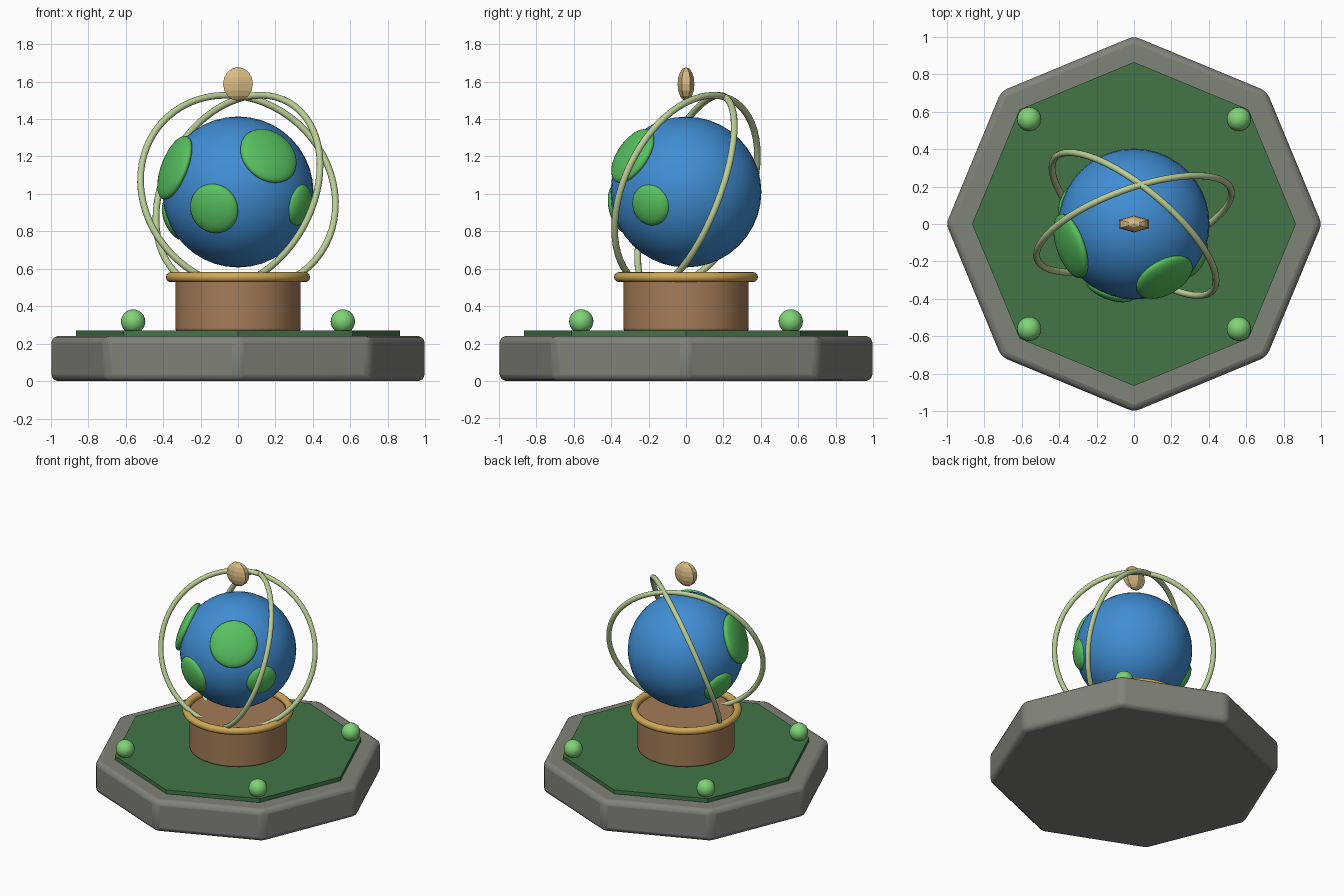
import bpy, math
from mathutils import Vector

if "Cube" in bpy.data.objects:
    bpy.data.objects.remove(bpy.data.objects["Cube"])

R = math.radians


def colour(name, r, g, b):
    # sRGB 0-255 to linear
    lin = [((c / 255 + 0.055) / 1.055) ** 2.4 for c in (r, g, b)]
    m = bpy.data.materials.new(name)
    m.diffuse_color = (*lin, 1)
    m.use_nodes = True
    m.node_tree.nodes["Principled BSDF"].inputs["Base Color"].default_value = m.diffuse_color
    return m


STONE = colour("stone_grey", 128, 131, 121)
LAWN = colour("lawn_green", 66, 117, 71)
WOOD = colour("wood_brown", 165, 124, 88)
GOLD = colour("gold", 208, 168, 86)
SEA = colour("sea_blue", 64, 142, 212)
LAND = colour("land_green", 88, 194, 96)
BAND = colour("pale_green", 188, 208, 152)
TAN = colour("tan", 218, 188, 132)
BUSH = colour("bush_green", 128, 212, 118)


def finish(name, mat, bevel=0, smooth=True):
    o = bpy.context.object
    o.name = name
    o.data.materials.append(mat)
    if bevel:
        b = o.modifiers.new("bevel", 'BEVEL')
        b.width, b.segments, b.limit_method = bevel, 3, 'ANGLE'
        b.angle_limit = R(30)
    if smooth:
        bpy.ops.object.shade_smooth_by_angle(angle=R(35))
    return o


def prism(name, mat, sides, radius, z0, z1, bevel=0, smooth=True):
    bpy.ops.mesh.primitive_cylinder_add(vertices=sides, radius=radius, depth=z1 - z0,
                                        location=(0, 0, (z0 + z1) / 2))
    return finish(name, mat, bevel, smooth)


def ball(name, mat, loc, size, seg=32, rings=16, smooth=True):
    bpy.ops.mesh.primitive_uv_sphere_add(segments=seg, ring_count=rings, radius=1, location=loc)
    bpy.context.object.scale = size
    return finish(name, mat, 0, smooth)


def ring(name, mat, z, major, minor, rot=(0, 0, 0)):
    bpy.ops.mesh.primitive_torus_add(major_radius=major, minor_radius=minor, major_segments=64,
                                     minor_segments=12, location=(0, 0, z), rotation=rot)
    return finish(name, mat)


# Octagonal plinth and lawn, corners on the axes
prism("stone_base", STONE, 8, 1.003, 0, 0.24, bevel=0.035)
prism("lawn", LAWN, 8, 0.865, 0.235, 0.27, smooth=False)

# Round bushes near the four diagonal corners
for sx in (-1, 1):
    for sy in (-1, 1):
        ball("bush", BUSH, (0.56 * sx, 0.56 * sy, 0.318), (0.065,) * 3, 24, 12)

# Pedestal with a gold rim
prism("pedestal", WOOD, 48, 0.335, 0.265, 0.55, bevel=0.015)
ring("pedestal_rim", GOLD, 0.555, 0.358, 0.027)

# Globe
CENTRE = Vector((0, 0, 1.01))
ball("globe", SEA, CENTRE, (0.403,) * 3, 40, 20)

# Land masses: flattened discs lying on the globe (direction, radius)
lands = [((0.16, -0.28, 0.19), 0.165),
         ((-0.13, -0.355, -0.09), 0.135),
         ((-0.337, -0.118, 0.13), 0.18),
         ((0.33, -0.19, -0.07), 0.112),
         ((-0.345, 0.10, -0.15), 0.118)]
for d, r in lands:
    n = Vector(d).normalized()
    o = ball("land_mass", LAND, CENTRE + n * 0.38, (r, r, 0.05), 32, 16)
    o.rotation_euler = n.to_track_quat('Z', 'Y').to_euler()

# Two tilted orbit rings
for turn in (20, -40):
    ring("orbit_ring", BAND, 1.01, 0.55, 0.018, (R(70), 0, R(turn)))

# Flat faceted finial on top
ball("finial", TAN, (0, 0, 1.587), (0.092, 0.045, 0.09), 6, 8, smooth=False)
